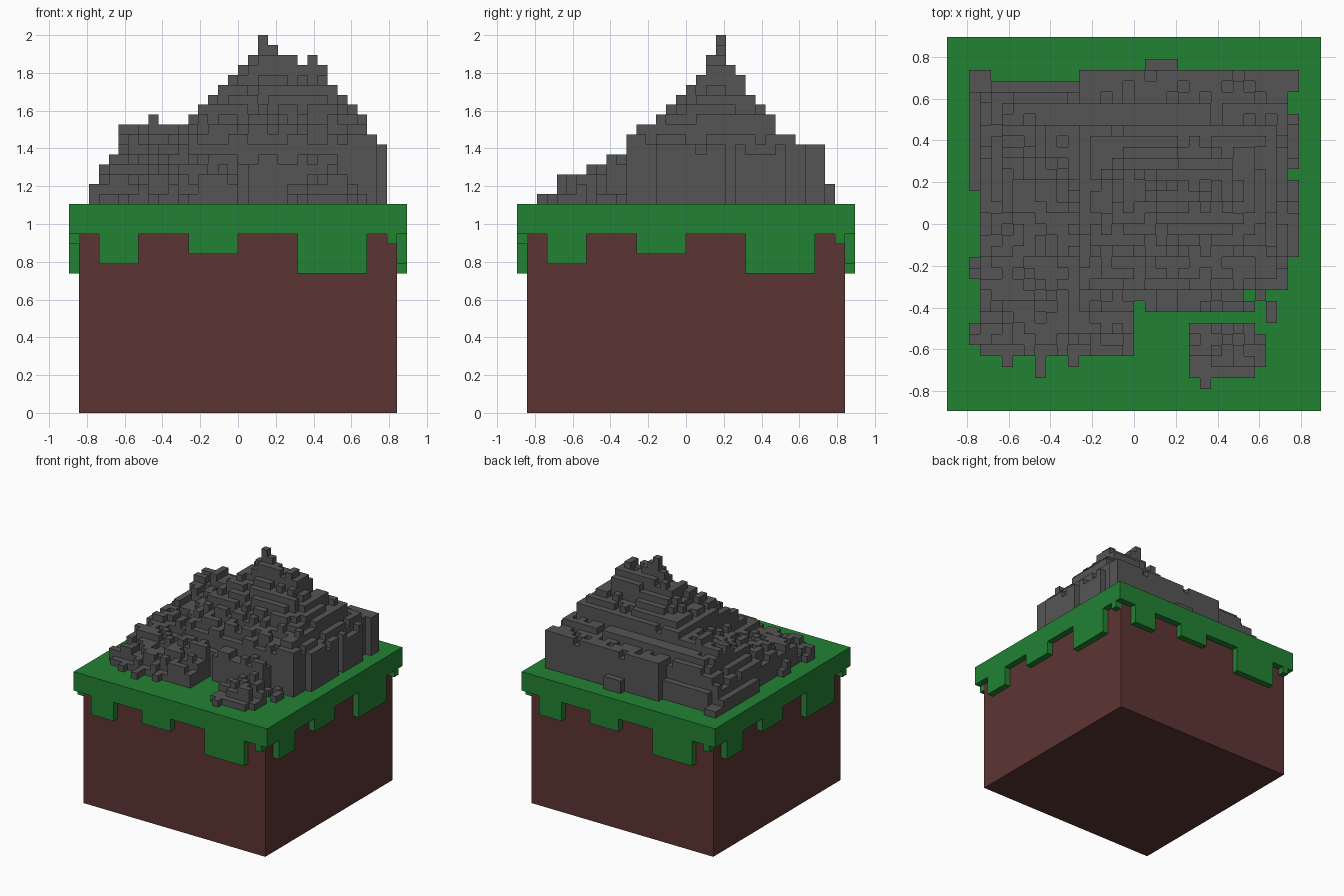
import bpy, bmesh, random
from mathutils import Matrix, Vector

random.seed(7)
V = 2 / 38            # edge length of one cube
TOP = 21              # grass level, in cubes

if "Cube" in bpy.data.objects:
    bpy.data.objects.remove(bpy.data.objects["Cube"], do_unlink=True)


def material(name, rgb):
    m = bpy.data.materials.new(name)
    m.use_nodes = True
    m.diffuse_color = (*rgb, 1)
    m.node_tree.nodes["Principled BSDF"].inputs["Base Color"].default_value = (*rgb, 1)
    return m


def add_box(bm, lo, hi, turn=0):
    """Box between two corners, turned about z by quarter turns."""
    lo, hi = Vector(lo), Vector(hi)
    mat = (Matrix.Rotation(turn * 1.5707963268, 4, 'Z')
           @ Matrix.Translation((lo + hi) / 2) @ Matrix.Diagonal((*(hi - lo), 1)))
    bmesh.ops.create_cube(bm, size=1, matrix=mat)


def finish(bm, name, mat):
    bmesh.ops.scale(bm, vec=(V, V, V), verts=bm.verts)
    me = bpy.data.meshes.new(name)
    bm.to_mesh(me)
    bm.free()
    me.materials.append(mat)
    ob = bpy.data.objects.new(name, me)
    bpy.context.collection.objects.link(ob)
    return ob


earth = material("brown earth", (0.107, 0.036, 0.033))
grass = material("green grass", (0.016, 0.223, 0.034))
stone = material("grey stone", (0.091, 0.091, 0.091))

# Earth block
bm = bmesh.new()
add_box(bm, (-16, -16, 0), (16, 16, 18))
finish(bm, "earth_block", earth)

# Grass slab with the same hanging tabs on each side
bm = bmesh.new()
add_box(bm, (-17, -17, 18), (17, 17, TOP))
for turn in range(4):
    for x0, x1, low in ((-14, -10, 15), (-5, 0, 16), (6, 13, 14), (15, 16, 17)):
        add_box(bm, (x0, -17, low), (x1, -16, 18), turn)
finish(bm, "grass_slab", grass)

# Mountain: greatest height of each column along x and along y
ALONG_X = [2, 4, 5, 8, 8, 8, 9, 8, 8, 8, 9, 10, 11, 12, 13,
           14, 15, 17, 16, 15, 15, 14, 15, 14, 12, 11, 10, 9, 7, 6]
ALONG_Y = [1, 2, 3, 3, 3, 4, 4, 5, 5, 7, 8, 8, 9, 10, 11,
           12, 13, 15, 17, 14, 13, 11, 10, 9, 7, 7, 6, 6, 6, 2]

# Ground areas covered by stone: x0, y0, x1, y1
AREAS = [(-14, -12, 0, 13), (0, -7, 1, 13), (1, -8, 10, 13), (10, -6, 14, 13),
         (-5, 13, 14, 14), (-15, 3, -13, 14), (-15, -5, -14, -3), (-15, -11, -14, -9),
         (14, -3, 15, 4), (14, 5, 15, 10), (14, 12, 15, 14), (1, 14, 4, 15),
         (5, -14, 11, -9), (11, -13, 12, -10)]
# Single loose cubes around the foot
LOOSE = [(-12, -13), (-9, -13), (-9, -14), (-6, -13), (6, -15), (10, -8),
         (11, -7), (12, -9), (12, -8)]


def front_left_cap(y):
    """Gentle slope of the low shoulder, rising to the back plateau."""
    for limit, h in ((-11, 2), (-7, 3), (-3, 4), (1, 5), (4, 6), (6, 7)):
        if y < limit:
            return h
    return 9


def height(x, y):
    h = min(ALONG_X[x + 15], ALONG_Y[y + 15])
    if x < -5 or (x < 0 and y < -8):
        h = min(h, front_left_cap(y) + max(0, x + 7))
    if x < -5 and y >= 12:                       # low ledge behind
        h = min(h, 3 if x >= -13 else 1)
    if x >= 5 and y < -8:                        # small separate rock
        edge = min(x - 4, 12 - x, y + 15)
        h = min(h, 1 + edge)
    rough = 0.15 if y > 5 or x > 12 else 0.38    # weathering
    if h > 1 and random.random() < rough and not (x == 2 and y == 3):
        h -= 1
    if y < -8 and h > 1 and random.random() < 0.25:
        h -= 1
    return h


heights = {}
for x0, y0, x1, y1 in AREAS:
    for x in range(x0, x1):
        for y in range(y0, y1):
            if (x, y) not in heights:
                heights[x, y] = height(x, y)
for cell in LOOSE:
    heights[cell] = 1
heights[2, 3] = 17                               # summit
heights[2, 2] = heights[3, 3] = 15
heights[3, 2] = 15
heights[3, 3] = 16
heights[7, 2] = 15                               # second pinnacle
heights[-9, 7] = 9

# Skin the columns: one top per cell and a wall wherever the level drops
bm = bmesh.new()


def quad(*pts):
    bm.faces.new([bm.verts.new(p) for p in pts])


for (x, y), h in heights.items():
    z = TOP + h
    quad((x, y, z), (x + 1, y, z), (x + 1, y + 1, z), (x, y + 1, z))
    for dx, dy, a, b in ((0, -1, (0, 0), (1, 0)), (1, 0, (1, 0), (1, 1)),
                         (0, 1, (1, 1), (0, 1)), (-1, 0, (0, 1), (0, 0))):
        zl = TOP + heights.get((x + dx, y + dy), 0)
        if zl < z:
            ax, ay, bx, by = x + a[0], y + a[1], x + b[0], y + b[1]
            quad((ax, ay, zl), (bx, by, zl), (bx, by, z), (ax, ay, z))
bmesh.ops.remove_doubles(bm, verts=bm.verts, dist=0.001)
finish(bm, "stone_mountain", stone)
